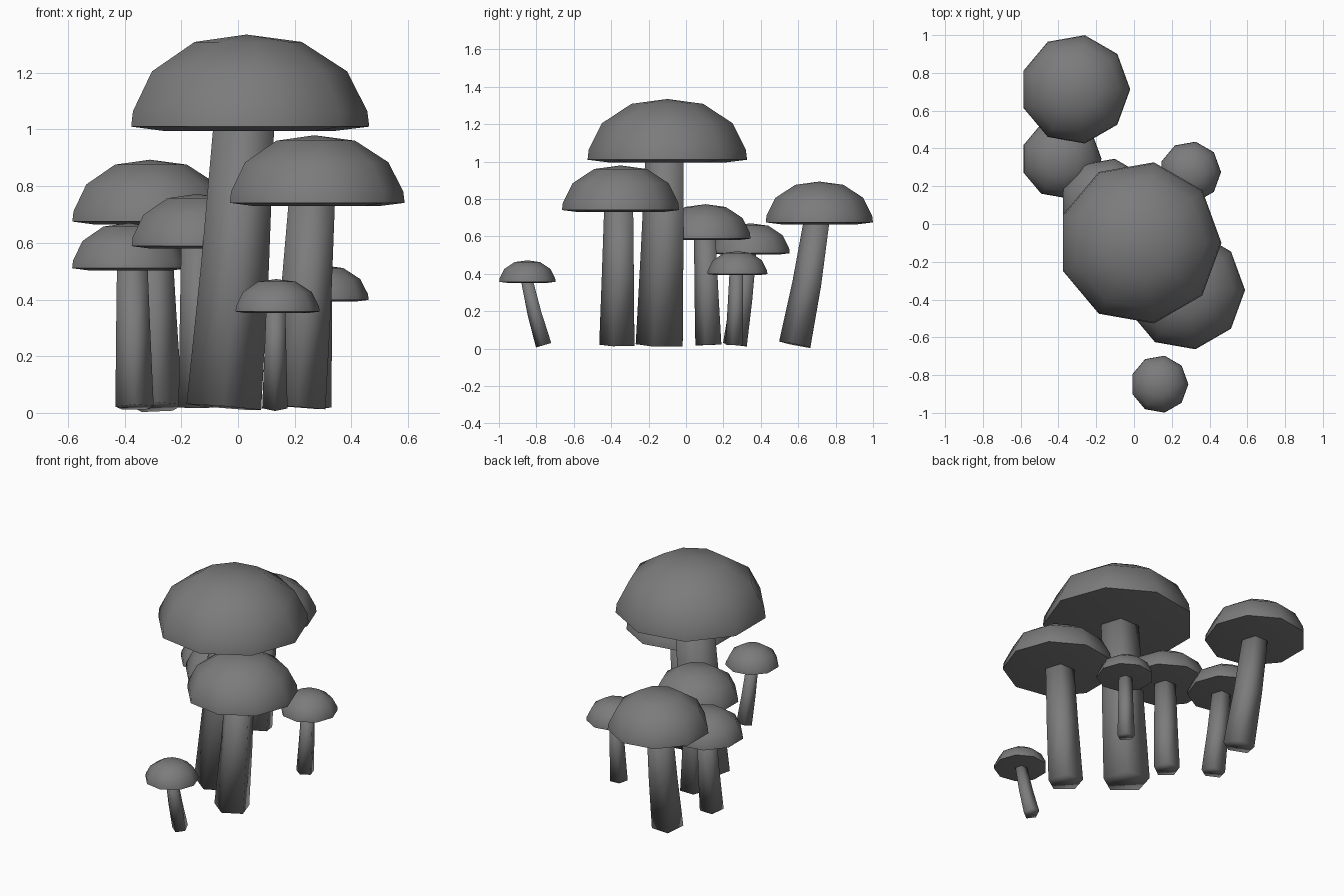
import bpy, bmesh, math
from mathutils import Vector, Matrix

if "Cube" in bpy.data.objects:
    bpy.data.objects.remove(bpy.data.objects["Cube"])

grey = bpy.data.materials.new("mushroom_grey")
grey.diffuse_color = (0.2, 0.2, 0.2, 1)
grey.use_nodes = True
grey.node_tree.nodes["Principled BSDF"].inputs["Base Color"].default_value = grey.diffuse_color

# Cap half-profile: (radius, height above the underside) for a cap of radius 1
CAP = [(0.72, 0.0), (1.0, 0.035), (0.985, 0.16), (0.82, 0.485), (0.45, 0.725)]
CAP_TOP = 0.785


def ring(bm, n, r, centre, phase=0.0, axis=Vector((0, 0, 1))):
    rot = Vector((0, 0, 1)).rotation_difference(axis).to_matrix()
    pts = [Vector((r * math.cos(phase + math.tau * i / n),
                   r * math.sin(phase + math.tau * i / n), 0)) for i in range(n)]
    return [bm.verts.new(Vector(centre) + rot @ p) for p in pts]


def bridge(bm, a, b):
    n = len(a)
    for i in range(n):
        j = (i + 1) % n
        bm.faces.new((a[i], a[j], b[j], b[i]))


def finish(bm, name, angle):
    bmesh.ops.recalc_face_normals(bm, faces=bm.faces)
    me = bpy.data.meshes.new(name)
    bm.to_mesh(me)
    bm.free()
    me.materials.append(grey)
    ob = bpy.data.objects.new(name, me)
    bpy.context.collection.objects.link(ob)
    bpy.ops.object.select_all(action='DESELECT')
    ob.select_set(True)
    bpy.context.view_layer.objects.active = ob
    bpy.ops.object.shade_smooth_by_angle(angle=math.radians(angle))


def mushroom(name, cap, z, R, base, r0, top, r1):
    # nine-sided domed cap
    bm = bmesh.new()
    rings = [ring(bm, 9, r * R, (cap[0], cap[1], z + h * R)) for r, h in CAP]
    for a, b in zip(rings, rings[1:]):
        bridge(bm, a, b)
    bm.faces.new(rings[0])
    apex = bm.verts.new((cap[0], cap[1], z + CAP_TOP * R))
    for i in range(9):
        bm.faces.new((rings[-1][i], rings[-1][(i + 1) % 9], apex))
    finish(bm, name + "_cap", 50)

    # five-sided tapering stem, leaning and slightly bent
    bm = bmesh.new()
    b, t = Vector((*base, 0.02)), Vector((*top, z + 0.03 * R))
    lean = t - b
    mid = b.lerp(t, 0.5) + Vector((lean.x, lean.y, 0)) * 0.06
    ph = math.radians(270)
    up = Vector((0, 0, 1))
    rs = [ring(bm, 5, r0, b, ph, (mid - b).normalized()),
          ring(bm, 5, (r0 + r1) / 2, mid, ph, lean.normalized()),
          ring(bm, 5, r1, t, ph, up)]
    bridge(bm, rs[0], rs[1])
    bridge(bm, rs[1], rs[2])
    bm.faces.new(rs[0])
    bm.faces.new(rs[2])
    finish(bm, name + "_stem", 100)


# name, cap centre, underside z, cap radius, stem base, radius, stem top, radius
mushroom("giant", (0.03, -0.10), 0.995, 0.433, (-0.05, -0.13), 0.139, (0.02, -0.105), 0.113)
mushroom("front_large", (0.27, -0.35), 0.73, 0.318, (0.21, -0.36), 0.104, (0.26, -0.352), 0.086)
mushroom("back_tall", (-0.311, 0.713), 0.665, 0.291, (-0.285, 0.59), 0.094, (-0.31, 0.704), 0.077)
mushroom("middle", (-0.145, 0.104), 0.58, 0.245, (-0.137, 0.127), 0.077, (-0.14, 0.107), 0.064)
mushroom("left", (-0.385, 0.345), 0.503, 0.213, (-0.365, 0.268), 0.071, (-0.373, 0.33), 0.057)
mushroom("right_small", (0.298, 0.275), 0.393, 0.163, (0.28, 0.262), 0.052, (0.293, 0.272), 0.04)
mushroom("front_small", (0.135, -0.848), 0.352, 0.153, (0.13, -0.757), 0.047, (0.133, -0.845), 0.036)
